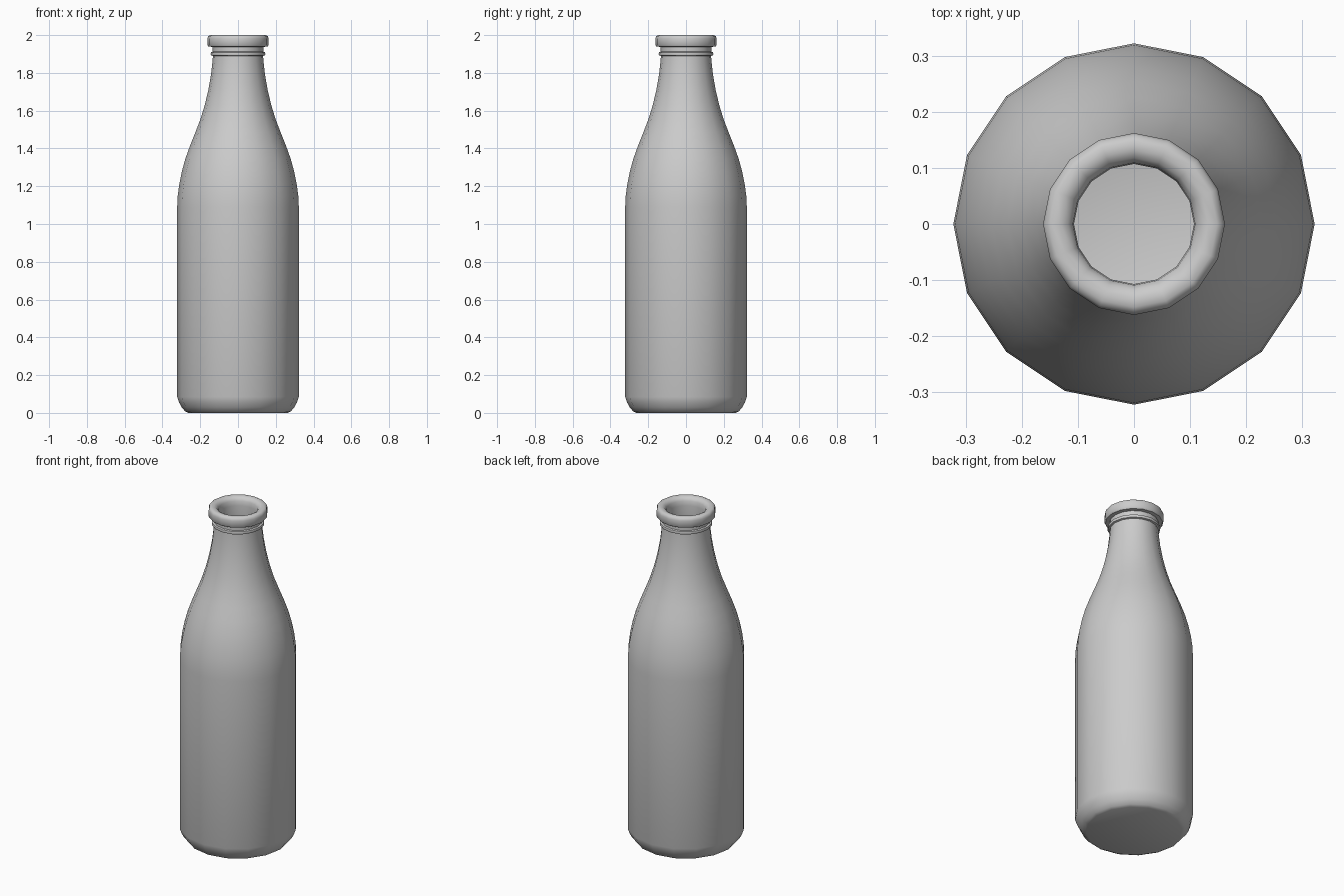
import bpy, bmesh, math

SIDES = 16

# Outer profile (radius, height), from base centre up to the lip, then the inside back down
outer = [(0, 0), (0.262, 0), (0.28, 0.008), (0.298, 0.03), (0.312, 0.055), (0.322, 0.085),
         (0.322, 1.09), (0.319, 1.15), (0.311, 1.21), (0.298, 1.275), (0.279, 1.345),
         (0.254, 1.415), (0.226, 1.485), (0.199, 1.555), (0.176, 1.63), (0.157, 1.71),
         (0.143, 1.79), (0.135, 1.86), (0.133, 1.89)]
neck_ring = [(0.143, 1.893), (0.145, 1.901), (0.143, 1.909), (0.134, 1.912), (0.134, 1.938)]
lip = [(0.156, 1.939), (0.162, 1.947), (0.162, 1.982), (0.158, 1.994), (0.148, 2.0),
       (0.132, 2.0), (0.118, 1.993), (0.109, 1.978), (0.107, 1.95)]
inner = [(0.107, 1.86), (0.118, 1.79), (0.132, 1.71), (0.151, 1.63), (0.174, 1.555),
         (0.201, 1.485), (0.229, 1.415), (0.254, 1.345), (0.273, 1.275), (0.286, 1.21),
         (0.297, 1.09), (0.297, 0.1), (0.275, 0.05), (0.25, 0.03), (0, 0.03)]


def lathe(name, profile):
    """Spin a profile around z into a closed, smooth-shaded object."""
    bm = bmesh.new()
    verts = [bm.verts.new((r, 0, z)) for r, z in profile]
    edges = [bm.edges.new(pair) for pair in zip(verts, verts[1:])]
    bmesh.ops.spin(bm, geom=verts + edges, cent=(0, 0, 0), axis=(0, 0, 1),
                   angle=math.tau, steps=SIDES, use_duplicate=False)
    bmesh.ops.remove_doubles(bm, verts=bm.verts, dist=0.0005)
    bmesh.ops.recalc_face_normals(bm, faces=bm.faces)
    mesh = bpy.data.meshes.new(name)
    bm.to_mesh(mesh)
    bm.free()
    obj = bpy.data.objects.new(name, mesh)
    bpy.context.collection.objects.link(obj)
    bpy.context.view_layer.objects.active = obj
    obj.select_set(True)
    bpy.ops.object.shade_smooth_by_angle(angle=math.radians(50))
    return obj


# Hollow glass bottle with neck ring and rolled lip
lathe("bottle", outer + neck_ring + lip + inner)
